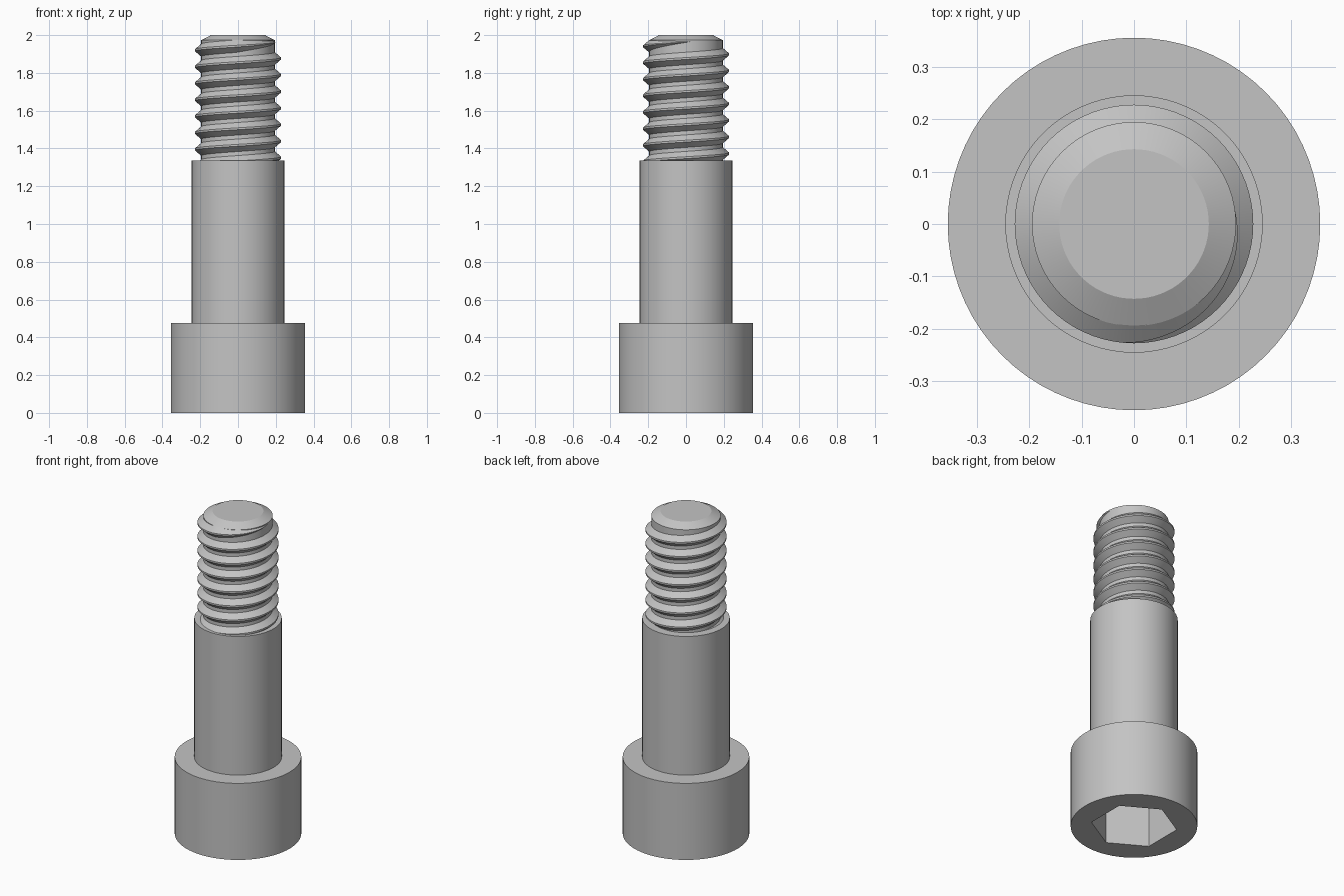
import bpy, bmesh
from math import sin, cos, pi, radians

SEG = 72
HEAD_R, SHANK_R, CORE_R, CREST_R = 0.356, 0.246, 0.195, 0.228
HEAD_Z, SHANK_Z, TOP_Z = 0.475, 1.335, 2.0
HEX_R, HEX_DEPTH = 0.243, 0.28
PITCH = 0.0875

cube = bpy.data.objects.get("Cube")
if cube:
    bpy.data.objects.remove(cube, do_unlink=True)

steel = bpy.data.materials.new("grey steel")
steel.use_nodes = True
steel.diffuse_color = (0.55, 0.55, 0.55, 1)
bsdf = next(n for n in steel.node_tree.nodes if n.type == 'BSDF_PRINCIPLED')
bsdf.inputs["Base Color"].default_value = steel.diffuse_color


def ring(bm, r, z, n, offset=0.0):
    return [bm.verts.new((r * cos(offset + 2 * pi * i / n),
                          r * sin(offset + 2 * pi * i / n), z)) for i in range(n)]


def join(bm, a, b):
    n = len(a)
    for i in range(n):
        j = (i + 1) % n
        bm.faces.new((a[i], a[j], b[j], b[i]))


def lathe(bm, profile, n=SEG, offset=0.0):
    """Revolve (radius, height) points and return the rings."""
    rings = [ring(bm, r, z, n, offset) for r, z in profile]
    for a, b in zip(rings, rings[1:]):
        join(bm, a, b)
    return rings


def finish(bm, name):
    mesh = bpy.data.meshes.new(name)
    bm.to_mesh(mesh)
    bm.free()
    mesh.materials.append(steel)
    obj = bpy.data.objects.new(name, mesh)
    bpy.context.collection.objects.link(obj)
    bpy.ops.object.select_all(action='DESELECT')
    obj.select_set(True)
    bpy.context.view_layer.objects.active = obj
    bpy.ops.object.shade_smooth_by_angle(angle=radians(25))


# Head with a hexagonal socket in its underside
bm = bmesh.new()
rim = lathe(bm, [(HEAD_R, 0), (HEAD_R, HEAD_Z), (SHANK_R, HEAD_Z)])[0]
floor, mouth = lathe(bm, [(HEX_R, HEX_DEPTH), (HEX_R, 0)], 6, radians(30))
bm.faces.new(floor[::-1])
step = SEG // 6
for k in range(6):
    for i in range(k * step, (k + 1) * step):
        bm.faces.new((mouth[k], rim[(i + 1) % SEG], rim[i]))
    bm.faces.new((mouth[k], mouth[(k + 1) % 6], rim[(k + 1) * step % SEG]))
finish(bm, "socket_head")

# Plain shoulder
bm = bmesh.new()
lathe(bm, [(SHANK_R, HEAD_Z), (SHANK_R, SHANK_Z), (CORE_R, SHANK_Z)])
finish(bm, "shoulder")

# Thread core with a chamfered tip
bm = bmesh.new()
tip = lathe(bm, [(CORE_R, SHANK_Z), (CORE_R, 1.973), (0.143, TOP_Z)])[-1]
bm.faces.new(tip)
finish(bm, "thread_core")

# Right-handed helical ridge, starting inside the shoulder and fading out at the tip
bm = bmesh.new()
root_r, half_root, half_crest = CORE_R - 0.001, 0.034, 0.005
end, fade = radians(370), radians(105)
count = int((1.97 - 1.30) / PITCH * SEG)
previous = None
for s in range(count + 1):
    t = end - (count - s) * 2 * pi / SEG
    z = 1.92 + PITCH * (t - pi) / (2 * pi)
    k = max(0.02, min(1, (end - t) / fade))
    crest = root_r + (CREST_R - root_r) * k
    section = [bm.verts.new((r * cos(t), r * sin(t), z + dz * k)) for r, dz in
               ((root_r, -half_root), (crest, -half_crest),
                (crest, half_crest), (root_r, half_root))]
    if previous:
        for i in range(3):
            bm.faces.new((previous[i], section[i], section[i + 1], previous[i + 1]))
    previous = section
finish(bm, "thread_ridge")
